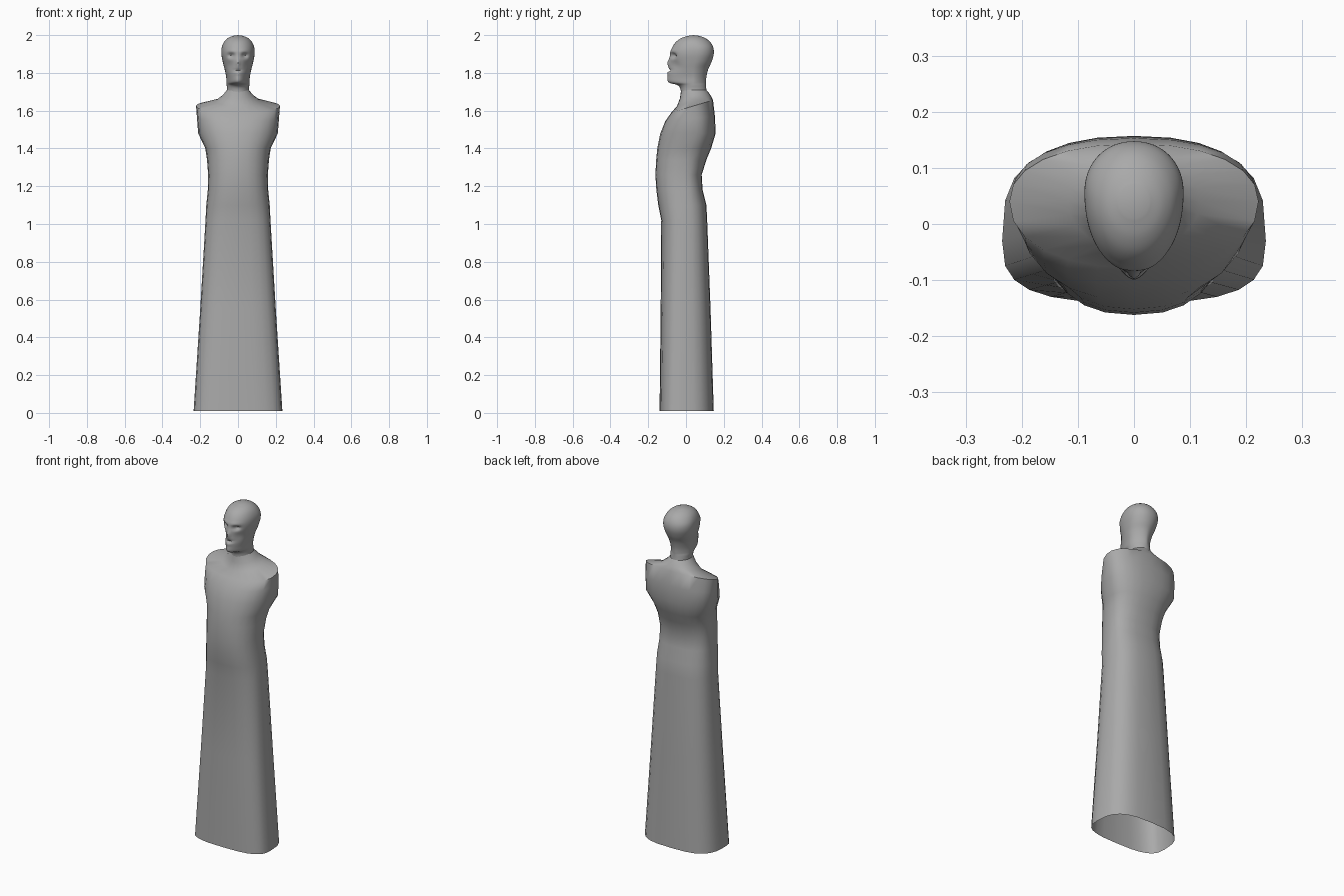
import bpy, bmesh, math
from mathutils import Vector

cube = bpy.data.objects.get("Cube")
if cube:
    bpy.data.objects.remove(cube, do_unlink=True)

grey = bpy.data.materials.new("stone grey")
grey.use_nodes = True
grey.diffuse_color = (0.4, 0.4, 0.4, 1)
grey.node_tree.nodes["Principled BSDF"].inputs["Base Color"].default_value = (0.4, 0.4, 0.4, 1)


def section(z, half, front, back, mid, power, tilt, count):
    """Egg-shaped ring, widest at y = mid; tilt lifts the back."""
    ring = []
    for i in range(count):
        a = 2 * math.pi * i / count
        c, s = math.cos(a), math.sin(a)
        x = math.copysign(abs(c) ** (2 / power), c) * half
        depth = back - mid if s > 0 else mid - front
        y = mid + math.copysign(abs(s) ** (2 / power), s) * depth
        ring.append(Vector((x, y, z + tilt * (y - mid))))
    return ring


def smooth_rows(rows, steps):
    """Catmull-Rom interpolation of the section table."""
    out = []
    for i in range(len(rows) - 1):
        quad = [rows[max(i - 1, 0)], rows[i], rows[i + 1], rows[min(i + 2, len(rows) - 1)]]
        for k in range(steps):
            t = k / steps
            out.append([b + 0.5 * t * (c - a + t * (2 * a - 5 * b + 4 * c - d
                        + t * (3 * (b - c) + d - a))) for a, b, c, d in zip(*quad)])
    return out + [rows[-1]]


def loft(name, rows, count, cap=None, angle=50, shape=None):
    bm = bmesh.new()
    rings = [[bm.verts.new(p) for p in section(*r, count)] for r in rows]
    for low, high in zip(rings, rings[1:]):
        for i in range(count):
            j = (i + 1) % count
            bm.faces.new((low[i], low[j], high[j], high[i]))
    if cap:
        tip = bm.verts.new(cap)
        for i in range(count):
            bm.faces.new((rings[-1][i], rings[-1][(i + 1) % count], tip))
    if shape:
        for v in bm.verts:
            shape(v.co)
    mesh = bpy.data.meshes.new(name)
    bm.to_mesh(mesh)
    bm.free()
    mesh.materials.append(grey)
    obj = bpy.data.objects.new(name, mesh)
    bpy.context.collection.objects.link(obj)
    bpy.ops.object.select_all(action="DESELECT")
    obj.select_set(True)
    bpy.context.view_layer.objects.active = obj
    bpy.ops.object.shade_smooth_by_angle(angle=math.radians(angle))
    return obj


# Robe: hem, waist, chest, square shoulders, collar (open underneath)
robe = [
    # z, half width, front, back, widest y, squareness, tilt
    (0.01, 0.235, -0.14, 0.147, -0.03, 3.0, 0),
    (0.55, 0.20, -0.134, 0.13, -0.02, 2.8, 0),
    (1.02, 0.172, -0.131, 0.112, -0.01, 2.6, 0),
    (1.10, 0.168, -0.147, 0.108, -0.01, 2.5, 0),
    (1.18, 0.160, -0.157, 0.088, -0.01, 2.5, 0),
    (1.26, 0.158, -0.162, 0.083, -0.01, 2.4, 0),
    (1.34, 0.164, -0.158, 0.108, 0.0, 2.3, 0),
    (1.40, 0.173, -0.152, 0.133, 0.02, 2.3, 0),
    (1.48, 0.211, -0.136, 0.157, 0.05, 2.3, 0),
    (1.56, 0.217, -0.110, 0.153, 0.05, 2.3, 0.1),
    (1.625, 0.222, -0.078, 0.143, 0.04, 2.2, 0.3),
    (1.65, 0.118, -0.048, 0.132, 0.04, 2.0, 0.3),
    (1.68, 0.082, -0.032, 0.120, 0.04, 2.0, 0.2),
    (1.71, 0.058, -0.026, 0.108, 0.04, 2.0, 0.0),
]
loft("robe", robe, 24)


def bump(p, x, z, rx, rz):
    return math.exp(-((abs(p.x) - x) / rx) ** 2 - ((p.z - z) / rz) ** 2)


def face(p):
    """Press in the eyes and mouth, raise the nose, brow and lips."""
    if p.y > 0.0 or p.z < 1.735:
        return
    p.y += 0.022 * bump(p, 0.036, 1.892, 0.017, 0.012)
    p.y += 0.010 * bump(p, 0.045, 1.84, 0.02, 0.03)
    p.y -= 0.012 * bump(p, 0.0, 1.853, 0.010, 0.022)
    p.y -= 0.004 * bump(p, 0.03, 1.915, 0.03, 0.010)
    p.y -= 0.006 * bump(p, 0.0, 1.80, 0.02, 0.008)
    p.y += 0.014 * bump(p, 0.0, 1.814, 0.022, 0.005)


# Head: neck, jaw, cheeks and skull
head = [
    (1.66, 0.062, -0.030, 0.115, 0.04, 2.0, 0),
    (1.71, 0.058, -0.028, 0.108, 0.04, 2.0, 0),
    (1.735, 0.060, -0.045, 0.106, 0.04, 1.8, 0),
    (1.75, 0.061, -0.092, 0.106, 0.04, 1.65, 0),
    (1.78, 0.063, -0.097, 0.108, 0.04, 1.7, 0),
    (1.82, 0.071, -0.090, 0.118, 0.04, 1.85, 0),
    (1.86, 0.081, -0.086, 0.136, 0.05, 2.0, 0),
    (1.90, 0.088, -0.084, 0.147, 0.055, 2.1, 0),
    (1.935, 0.086, -0.073, 0.144, 0.055, 2.1, 0),
    (1.965, 0.073, -0.052, 0.127, 0.045, 2.0, 0),
    (1.985, 0.052, -0.023, 0.100, 0.04, 2.0, 0),
    (1.996, 0.027, 0.010, 0.070, 0.04, 2.0, 0),
]
loft("head", smooth_rows(head, 5), 72, cap=(0, 0.04, 2.0), angle=60, shape=face)
